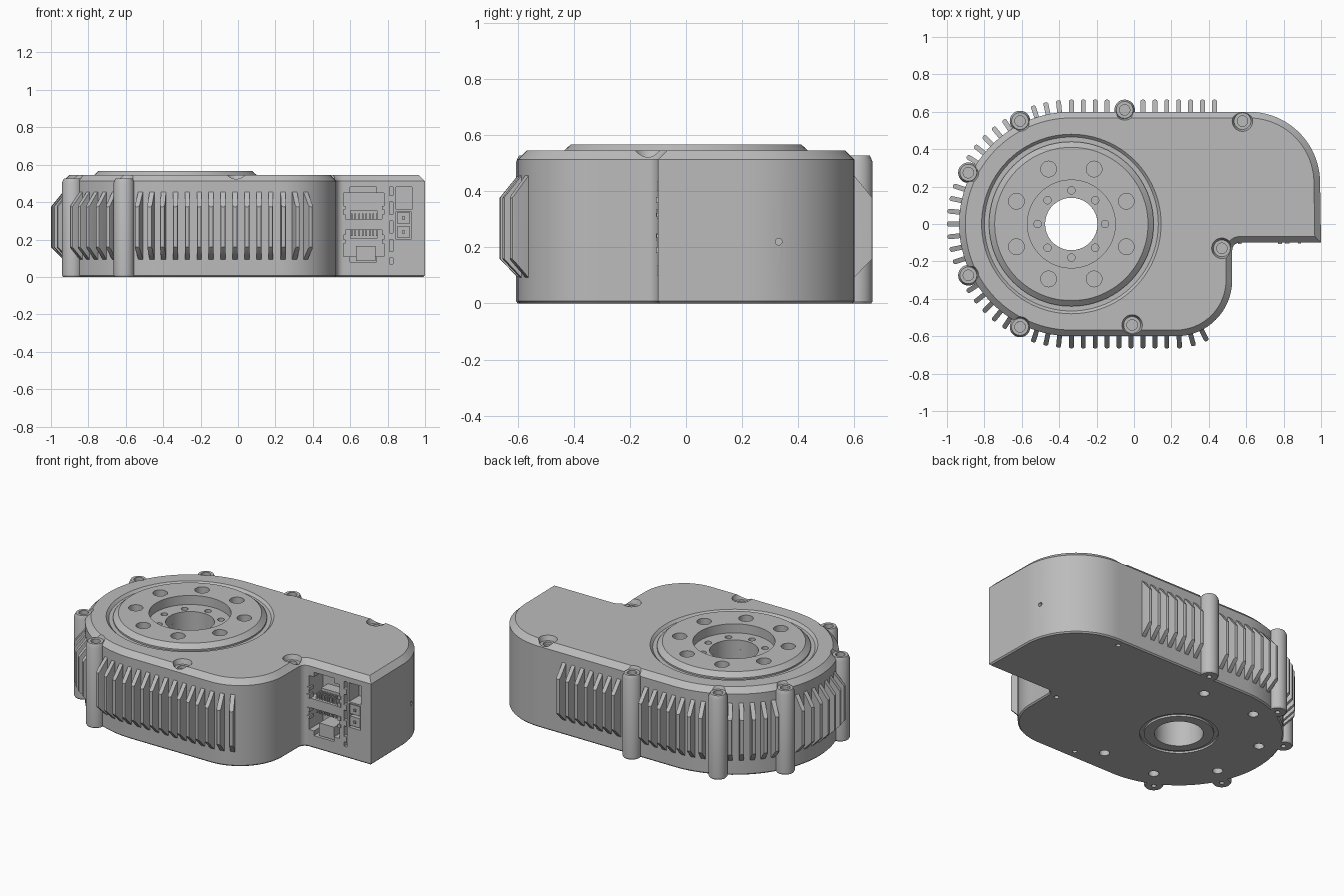
import bpy, bmesh
from math import radians, cos, sin, pi
from mathutils import Matrix

cube = bpy.data.objects.get("Cube")
if cube:
    bpy.data.objects.remove(cube, do_unlink=True)

metal = bpy.data.materials.new("plain_grey")
metal.use_nodes = True
GREY = (0.5, 0.5, 0.5, 1)
metal.diffuse_color = GREY
metal.node_tree.nodes["Principled BSDF"].inputs["Base Color"].default_value = GREY

HUB = -0.335          # x of the output axis
RIM = 0.6             # radius of the round end


def polar(angle, radius, cx=HUB, cy=0):
    a = radians(angle)
    return cx + radius * cos(a), cy + radius * sin(a)


def arc(cx, cy, r, a0, a1, n):
    return [polar(a0 + (a1 - a0) * i / n, r, cx, cy) for i in range(n + 1)]


def add_cyl(bm, x, y, r0, r1, z0, z1, seg=32):
    bmesh.ops.create_cone(bm, cap_ends=True, segments=seg, radius1=r0, radius2=r1,
                          depth=z1 - z0, matrix=Matrix.Translation((x, y, (z0 + z1) / 2)))


def add_box(bm, x0, x1, y0, y1, z0, z1):
    m = Matrix.Translation(((x0 + x1) / 2, (y0 + y1) / 2, (z0 + z1) / 2))
    bmesh.ops.create_cube(bm, size=1, matrix=m @ Matrix.Diagonal((x1 - x0, y1 - y0, z1 - z0, 1)))


def add_lathe(bm, profile, x, y, seg):
    vs = [bm.verts.new((x + r, y, z)) for r, z in profile]
    es = [bm.edges.new((vs[i], vs[(i + 1) % len(vs)])) for i in range(len(vs))]
    bmesh.ops.spin(bm, geom=vs + es, cent=(x, y, 0), axis=(0, 0, 1),
                   angle=2 * pi, steps=seg, use_duplicate=False)
    bmesh.ops.remove_doubles(bm, verts=bm.verts, dist=1e-5)


def finish(bm, name):
    bmesh.ops.recalc_face_normals(bm, faces=bm.faces)
    mesh = bpy.data.meshes.new(name)
    bm.to_mesh(mesh)
    bm.free()
    mesh.materials.append(metal)
    obj = bpy.data.objects.new(name, mesh)
    bpy.context.collection.objects.link(obj)
    return obj


def cut(obj, cutters):
    for c in cutters:
        mod = obj.modifiers.new("cut", 'BOOLEAN')
        mod.operation, mod.solver, mod.object = 'DIFFERENCE', 'EXACT', c
        mod.use_self = True
    dg = bpy.context.evaluated_depsgraph_get()
    mesh = bpy.data.meshes.new_from_object(obj.evaluated_get(dg))
    obj.modifiers.clear()
    obj.data = mesh
    for c in cutters:
        bpy.data.objects.remove(c, do_unlink=True)


# Housing: one outline, extruded, chamfered at top and bottom
outline = arc(HUB, 0, RIM, 90, 270, 64) + arc(0.225, -0.3, 0.3, -90, 0, 16)
outline += arc(0.565, -0.14, 0.04, 180, 90, 6) + [(1, -0.1)] + arc(0.615, 0.22, 0.38, 0, 90, 20)
bm = bmesh.new()
base = bm.faces.new([bm.verts.new((x, y, 0)) for x, y in outline])
top = bmesh.ops.extrude_face_region(bm, geom=[base], use_keep_orig=True)["geom"]
bmesh.ops.translate(bm, vec=(0, 0, 0.545), verts=[v for v in top if isinstance(v, bmesh.types.BMVert)])
bmesh.ops.recalc_face_normals(bm, faces=bm.faces)
for level, size in ((0.545, 0.033), (0, 0.008)):
    rim = [e for e in bm.edges if all(abs(v.co.z - level) < 1e-4 for v in e.verts)]
    bmesh.ops.bevel(bm, geom=rim, offset=size, segments=1, affect='EDGES', profile=0.5)
housing = finish(bm, "housing")

# Screw positions: columns stand proud of the wall, wells are sunk in the lid
columns = [polar(a, 0.615) for a in (116.5, 153.5, 206.5, 243.5)] + [(-0.05, 0.61)]
wells = [(0.58, 0.55), (0.47, -0.13), (-0.01, -0.54)]

# Cutters for hub seat, bore, screw wells and underside holes
bm = bmesh.new()
add_cyl(bm, HUB, 0, 0.465, 0.495, 0.53, 0.56, 96)
add_cyl(bm, HUB, 0, 0.43, 0.43, 0.45, 0.54, 96)
add_cyl(bm, HUB, 0, 0.14, 0.14, -0.1, 0.5, 64)
for x, y in columns + wells:
    add_cyl(bm, x, y, 0.045, 0.06, 0.515, 0.56)
    add_cyl(bm, x, y, 0.028, 0.028, 0.495, 0.53, 24)
    add_cyl(bm, x, y, 0.014, 0.014, -0.02, 0.03, 16)
for k in range(1, 7):
    add_cyl(bm, *polar(22.5 + 45 * k, 0.48), 0.03, 0.03, -0.02, 0.06, 24)
round_cutter = finish(bm, "round_cutter")

bm = bmesh.new()
add_lathe(bm, [(0.2, -0.02), (0.225, -0.02), (0.225, 0.012), (0.2, 0.012)], HUB, 0, 64)
ring_cutter = finish(bm, "ring_cutter")

# Side pin hole in the rounded end
bm = bmesh.new()
add_cyl(bm, 0, 0, 0.012, 0.012, -0.05, 0.05, 16)
bmesh.ops.transform(bm, matrix=Matrix.Translation((0.98, 0.33, 0.22)) @ Matrix.Rotation(pi / 2, 4, 'Y'),
                    verts=bm.verts)
pin_cutter = finish(bm, "pin_cutter")

# Socket openings in the stepped front wall
MID = 0.28
bm = bmesh.new()
for s in (1, -1):
    for x0, x1, a, b, depth in ((0.565, 0.78, 0.03, 0.17, 0.04), (0.6, 0.74, 0.16, 0.2, 0.03)):
        z0, z1 = sorted((MID + s * a, MID + s * b))
        add_box(bm, x0, x1, -0.2, depth, z0, z1)
add_box(bm, 0.81, 0.83, -0.2, -0.07, 0.07, 0.48)
add_box(bm, 0.845, 0.93, -0.2, 0, 0.36, 0.48)
add_box(bm, 0.845, 0.925, -0.2, -0.04, 0.2, 0.35)
socket_cutter = finish(bm, "socket_cutter")
cut(housing, [round_cutter, ring_cutter, pin_cutter, socket_cutter])
parts = [housing]

# Output hub with two circles of holes
bm = bmesh.new()
add_lathe(bm, [(0.14, 0.45), (0.14, 0.51), (0.235, 0.51), (0.235, 0.567),
               (0.41, 0.567), (0.44, 0.54), (0.44, 0.53), (0.43, 0.53), (0.43, 0.45)], HUB, 0, 96)
hub = finish(bm, "output_hub")
bm = bmesh.new()
for k in range(8):
    add_cyl(bm, *polar(22.5 + 45 * k, 0.318), 0.042, 0.042, 0.5, 0.6, 32)
    add_cyl(bm, *polar(45 * k, 0.18), 0.02, 0.02, 0.475, 0.55, 20)
cut(hub, [finish(bm, "hub_hole_cutter")])
parts.append(hub)

# Screw columns
bm = bmesh.new()
for x, y in columns:
    add_lathe(bm, [(0, 0.03), (0.014, 0.03), (0.014, 0), (0.05, 0), (0.055, 0.008), (0.055, 0.505),
                   (0.045, 0.527), (0.028, 0.527), (0.028, 0.497), (0, 0.497)], x, y, 32)
parts.append(finish(bm, "screw_columns"))


# Cooling fins: tapered plates with rounded tips, set around the wall
def add_fin(bm, x, y, angle, half=0.013):
    part = bmesh.new()
    profile = [(-0.03, 0.08), (0, 0.093), (0.065, 0.16), (0.065, 0.375), (0, 0.455), (-0.03, 0.46)]
    face = part.faces.new([part.verts.new((r, -half, z)) for r, z in profile])
    ext = bmesh.ops.extrude_face_region(part, geom=[face], use_keep_orig=True)["geom"]
    bmesh.ops.translate(part, vec=(0, 2 * half, 0), verts=[v for v in ext if isinstance(v, bmesh.types.BMVert)])
    bmesh.ops.recalc_face_normals(part, faces=part.faces)
    tips = [e for e in part.edges if all(v.co.x > 0.06 for v in e.verts)
            and abs(e.verts[0].co.z - e.verts[1].co.z) > 0.1]
    bmesh.ops.bevel(part, geom=tips, offset=0.009, segments=2, affect='EDGES', profile=0.5)
    part.transform(Matrix.Translation((x, y, 0)) @ Matrix.Rotation(radians(angle), 4, 'Z'))
    tmp = bpy.data.meshes.new("fin")
    part.to_mesh(tmp)
    part.free()
    bm.from_mesh(tmp)
    bpy.data.meshes.remove(tmp)


bm = bmesh.new()
for a in [96, 102, 108, 123, 129, 135, 141, 147]:
    for angle in (a, 360 - a):
        add_fin(bm, *polar(angle, RIM), angle)
for k in range(-3, 4):
    add_fin(bm, *polar(180 + 6 * k, RIM), 180 + 6 * k)
for k in range(13):
    x = HUB + 0.0638 * k
    if k not in (4, 5):
        add_fin(bm, x, RIM, 90)
    if k < 9:
        add_fin(bm, x, -RIM, -90)
for a in (-87, -75, -63):
    add_fin(bm, *polar(a, 0.3, 0.225, -0.3), a)
parts.append(finish(bm, "cooling_fins"))

# Socket contents: contact combs, latches, side clips and small plugs
bm = bmesh.new()
for s in (1, -1):
    def slab(x0, x1, y0, y1, a, b):
        z0, z1 = sorted((MID + s * a, MID + s * b))
        add_box(bm, x0, x1, y0, y1, z0, z1)
    for i in range(8):
        x = 0.605 + 0.019 * i
        slab(x, x + 0.008, -0.085, 0.04, 0.03, 0.06)
    slab(0.6, 0.745, -0.03, 0.04, 0.03, 0.075)
    for x in (0.555, 0.77):
        slab(x, x + 0.02, -0.107, -0.07, 0.03, 0.055)
        slab(x, x + 0.02, -0.107, -0.07, 0.08, 0.1)
add_box(bm, 0.63, 0.735, -0.09, 0.03, 0.085, 0.165)
for z in (0.21, 0.285):
    add_box(bm, 0.85, 0.92, -0.095, -0.03, z, z + 0.06)
    add_box(bm, 0.878, 0.892, -0.105, -0.09, z + 0.023, z + 0.037)
for z in (0.1, 0.2, 0.3, 0.4):
    add_box(bm, 0.808, 0.832, -0.104, -0.06, z, z + 0.035)
parts.append(finish(bm, "socket_contacts"))

# Smooth curved walls, keep hard edges
bpy.ops.object.select_all(action='DESELECT')
for p in parts:
    p.select_set(True)
bpy.context.view_layer.objects.active = housing
bpy.ops.object.shade_smooth_by_angle(angle=radians(25))
